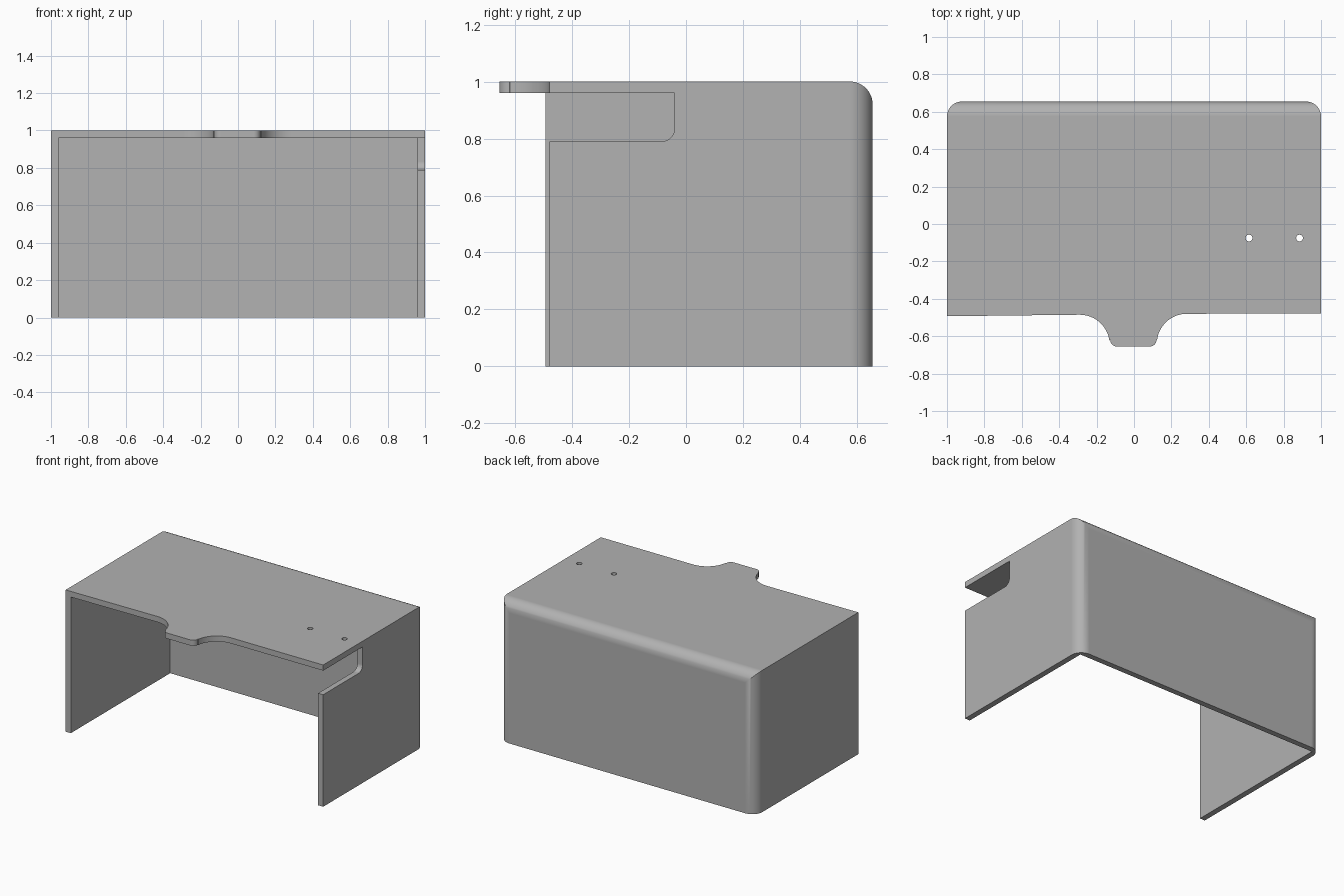
import bpy, bmesh
from math import cos, sin, radians, pi
from mathutils import Vector

if "Cube" in bpy.data.objects:
    bpy.data.objects.remove(bpy.data.objects["Cube"])

WALL = 0.04
BACK = 0.655
ROUND = 0.08
UNDER = 1 - WALL

# Single grey finish
grey = bpy.data.materials.new("plain_grey")
grey.use_nodes = True
colour = (0.445, 0.445, 0.445, 1)
grey.diffuse_color = colour
grey.node_tree.nodes["Principled BSDF"].inputs["Base Color"].default_value = colour


def arc(cx, cy, r, start, end, n=12):
    steps = [radians(start + (end - start) * i / n) for i in range(n + 1)]
    return [(cx + r * cos(a), cy + r * sin(a)) for a in steps]


def prism(name, points, low, high, axis):
    """Extrude a closed outline along z (x, y points) or x (y, z points)."""
    bm = bmesh.new()
    place = (lambda p: (p[0], p[1], low)) if axis == "z" else (lambda p: (low, p[0], p[1]))
    face = bm.faces.new([bm.verts.new(place(p)) for p in points])
    step = Vector((0, 0, high - low)) if axis == "z" else Vector((high - low, 0, 0))
    side = bmesh.ops.extrude_face_region(bm, geom=[face])["geom"]
    bmesh.ops.translate(bm, vec=step, verts=[v for v in side if isinstance(v, bmesh.types.BMVert)])
    bmesh.ops.recalc_face_normals(bm, faces=bm.faces)
    mesh = bpy.data.meshes.new(name)
    bm.to_mesh(mesh)
    bm.free()
    mesh.materials.append(grey)
    obj = bpy.data.objects.new(name, mesh)
    bpy.context.collection.objects.link(obj)
    return obj


def boolean(target, cutter, operation="DIFFERENCE"):
    cutter.hide_render = True
    bpy.context.view_layer.objects.active = target
    mod = target.modifiers.new(cutter.name, "BOOLEAN")
    mod.object, mod.operation, mod.solver = cutter, operation, "EXACT"
    bpy.ops.object.modifier_apply(modifier=mod.name)
    bpy.data.objects.remove(cutter)


# Plan: slightly skewed front edge with a flared tab, rounded back corners
plan = [(-1, -0.493)]
plan += arc(-0.29, -0.645, 0.16, 90, 8)
plan += arc(-0.092, -0.62, 0.035, 180, 270, 6)
plan += arc(0.085, -0.62, 0.035, 270, 360, 6)
plan += arc(0.282, -0.64, 0.16, 172, 90)
plan += [(1, -0.479)]
plan += arc(1 - ROUND, BACK - ROUND, ROUND, 0, 90)
plan += arc(ROUND - 1, BACK - ROUND, ROUND, 90, 180)
cover = prism("cover", plan, 0, 1, "z")

# Side profile rounds the top back edge
profile = [(-1, -1), (BACK, -1)] + arc(BACK - ROUND, 1 - ROUND, ROUND, 0, 90) + [(-1, 1)]
boolean(cover, prism("side_profile", profile, -2, 2, "x"), "INTERSECT")

# Hollow, open at the front and bottom
inner = 1 - WALL
cavity = [(-inner, -1), (inner, -1), (inner, BACK - WALL), (-inner, BACK - WALL)]
boolean(cover, prism("cavity", cavity, -1, UNDER, "z"))

# Slot under the top in the left wall
slot = [(-1, UNDER), (-1, 0.79)] + arc(-0.085, 0.835, 0.045, 270, 360, 8) + [(-0.04, UNDER)]
boolean(cover, prism("slot", slot, 0.9, 1.2, "x"))

# Two screw holes in the top
for x in (0.615, 0.885):
    boolean(cover, prism("screw_hole", arc(x, -0.075, 0.018, 0, 345, 23), 0.9, 1.1, "z"))

# Smooth rounded edges, flat panels
bpy.ops.object.select_all(action="DESELECT")
cover.select_set(True)
bpy.context.view_layer.objects.active = cover
bpy.ops.object.shade_smooth_by_angle(angle=pi / 6)
weighted = cover.modifiers.new("flat_panels", "WEIGHTED_NORMAL")
weighted.keep_sharp = True
